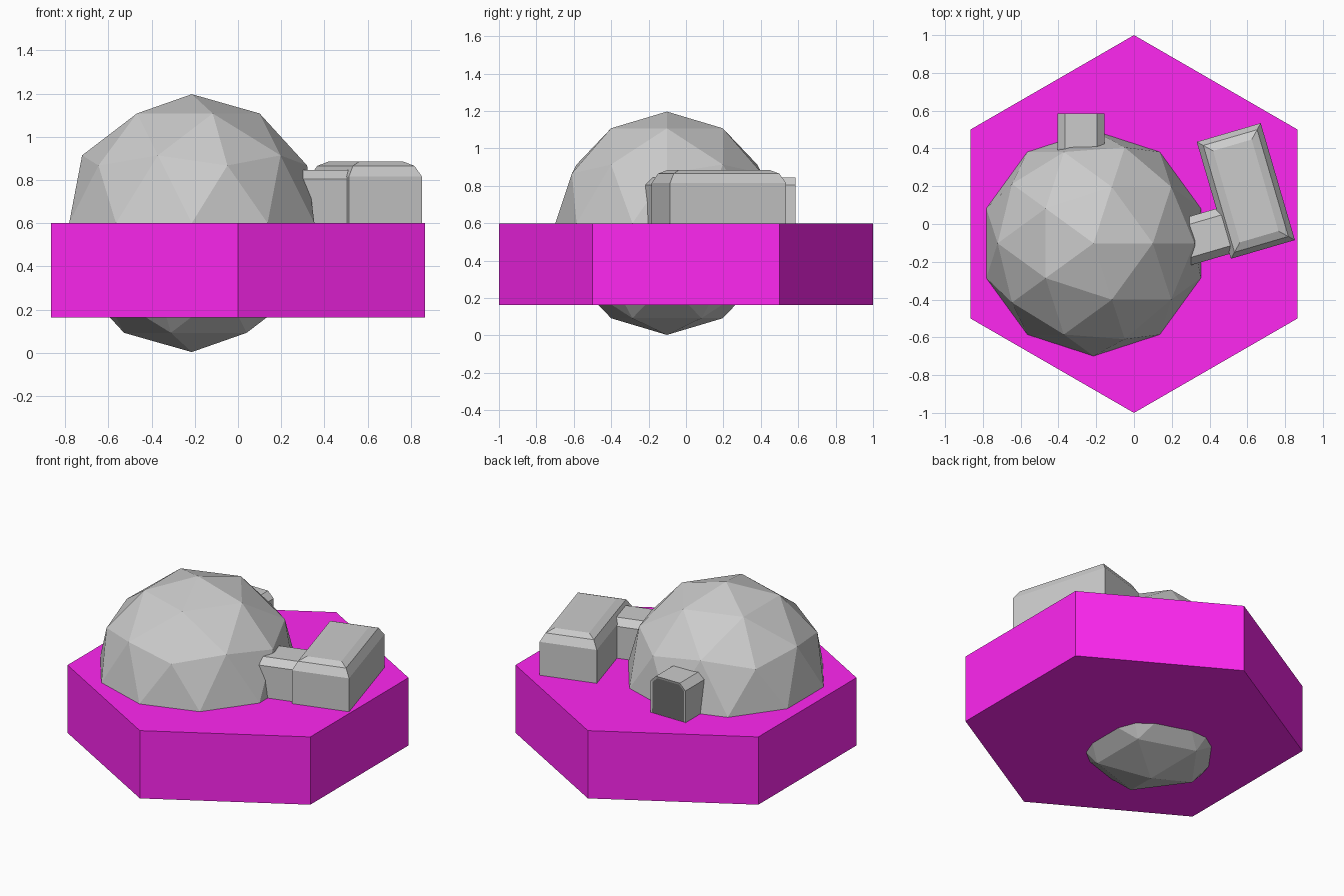
import bpy, bmesh
from math import radians
from mathutils import Matrix, Vector

if "Cube" in bpy.data.objects:
    bpy.data.objects.remove(bpy.data.objects["Cube"])

TURN = radians(16.3)   # rotation of the side module


def material(name, colour):
    m = bpy.data.materials.new(name)
    m.diffuse_color = (*colour, 1)
    m.use_nodes = True
    m.node_tree.nodes["Principled BSDF"].inputs["Base Color"].default_value = m.diffuse_color
    return m


def loft(name, rings):
    """Join rings of points with flat faces and cap both ends."""
    bm = bmesh.new()
    rows = [[bm.verts.new(p) for p in ring] for ring in rings]
    n = len(rows[0])
    for a, b in zip(rows, rows[1:]):
        for i in range(n):
            j = (i + 1) % n
            bm.faces.new((a[i], a[j], b[j], b[i]))
    bm.faces.new(rows[0])
    bm.faces.new(rows[-1])
    bmesh.ops.recalc_face_normals(bm, faces=bm.faces)
    mesh = bpy.data.meshes.new(name)
    bm.to_mesh(mesh)
    bm.free()
    obj = bpy.data.objects.new(name, mesh)
    bpy.context.collection.objects.link(obj)
    return obj


def passage(name, length):
    """Tunnel along +y with chamfered top corners."""
    w, c, low, top = 0.125, 0.04, 0.59, 0.845
    profile = [(-w, low), (w, low), (w, top - c), (w - c, top),
               (c - w, top), (-w, top - c)]
    return loft(name, [[(x, y, z) for x, z in profile] for y in (0, length)])


# hexagonal base slab
bpy.ops.mesh.primitive_cylinder_add(vertices=6, radius=1, depth=0.437,
                                    location=(0, 0, 0.3815))
base = bpy.context.object
base.name = "hex_base"
base.data.materials.append(material("magenta", (1.0, 0.02, 0.88)))

# faceted dome
bpy.ops.mesh.primitive_ico_sphere_add(subdivisions=2, radius=0.597,
                                      location=(-0.214, -0.102, 0.6))
bpy.context.object.name = "dome"

# side module: chamfered box with a shallow hipped roof
rings = []
for inset, z in ((0, 0.58), (0, 0.815), (0.028, 0.865), (0.07, 0.885)):
    x, y = 0.1765 - inset, 0.3225 - inset
    rings.append([(-x, -y, z), (x, -y, z), (x, y, z), (-x, y, z)])
module = loft("side_module", rings)
module.location = (0.592, 0.175, 0)
module.rotation_euler.z = TURN

# passage joining dome and module
link = passage("link_passage", 0.32)
link.location = Matrix.Rotation(TURN, 3, 'Z') @ Vector((0.15, -0.169, 0))
link.rotation_euler.z = TURN - radians(90)

# rear entrance passage with a dark door set in its end
entrance = passage("entrance_passage", 0.385)
entrance.location = (-0.28, 0.2, 0)
entrance.data.materials.append(None)
entrance.data.materials.append(material("dark_door", (0.15, 0.15, 0.15)))
bm = bmesh.new()
bm.from_mesh(entrance.data)
end = max(bm.faces, key=lambda f: f.calc_center_median().y)
bmesh.ops.inset_region(bm, faces=[end], thickness=0.015, depth=-0.004)
end.material_index = 1
bm.to_mesh(entrance.data)
bm.free()
